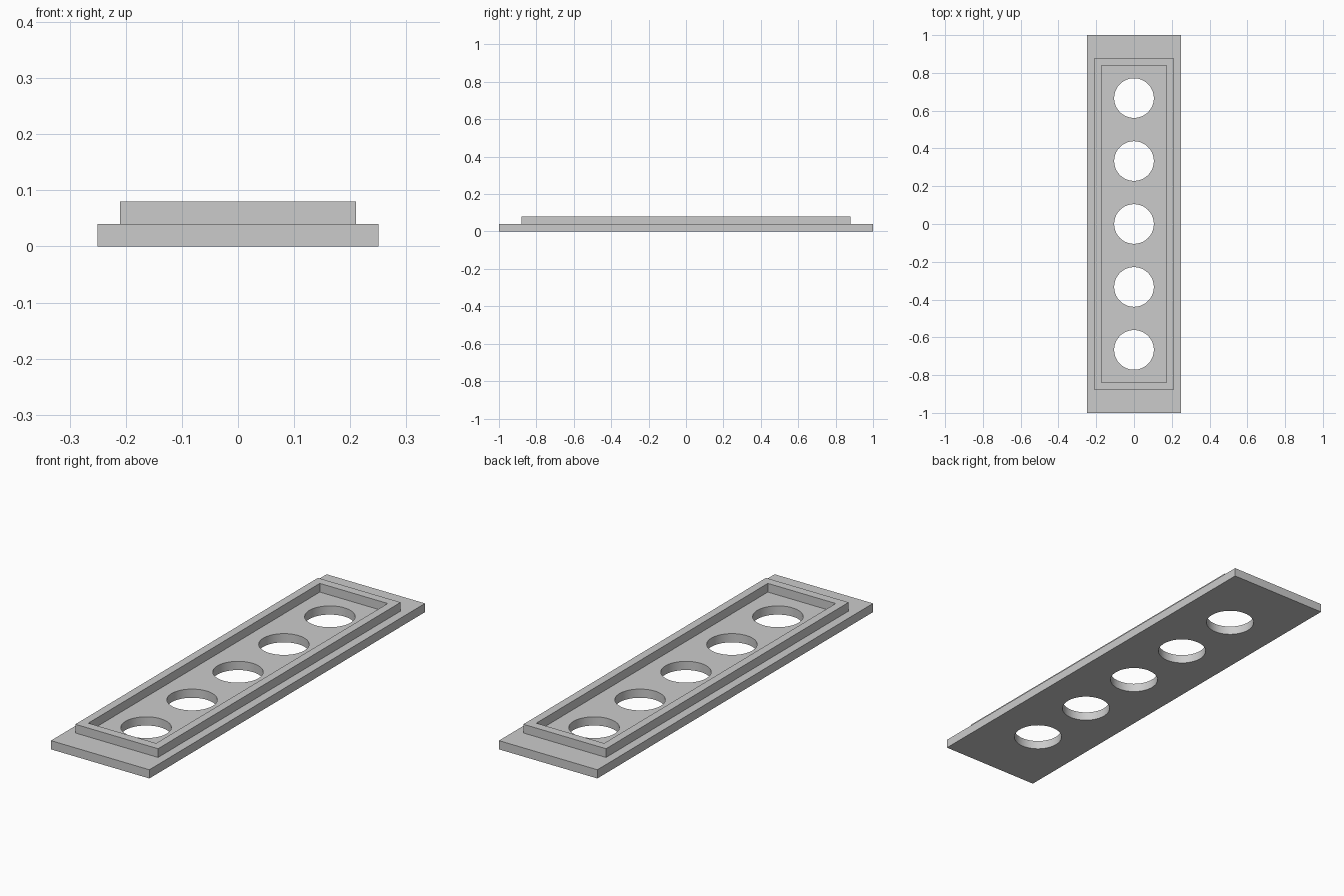
import bpy

cube = bpy.data.objects.get("Cube")
if cube:
    bpy.data.objects.remove(cube, do_unlink=True)

# One plain grey for the whole tray
grey = bpy.data.materials.new("light_grey")
grey.use_nodes = True
colour = (0.6, 0.6, 0.6, 1)
grey.diffuse_color = colour
grey.node_tree.nodes["Principled BSDF"].inputs["Base Color"].default_value = colour


def box(name, width, length, bottom, top):
    bpy.ops.mesh.primitive_cube_add(size=1, location=(0, 0, (bottom + top) / 2))
    obj = bpy.context.object
    obj.name = name
    obj.scale = (width, length, top - bottom)
    bpy.ops.object.transform_apply(location=True, rotation=False, scale=True)
    obj.data.materials.append(grey)
    return obj


def combine(target, tool, operation):
    mod = target.modifiers.new(tool.name, 'BOOLEAN')
    mod.operation = operation
    mod.solver = 'EXACT'
    mod.object = tool
    bpy.context.view_layer.objects.active = target
    bpy.ops.object.modifier_apply(modifier=mod.name)
    bpy.data.objects.remove(tool, do_unlink=True)


# Flat base plate with a raised block, hollowed to leave a rim
PLATE_TOP = 0.04
tray = box("tray", 0.5, 2.0, 0, PLATE_TOP)
combine(tray, box("raised_rim", 0.42, 1.76, 0.02, 0.08), 'UNION')
combine(tray, box("pocket_cutter", 0.345, 1.68, PLATE_TOP, 0.12), 'DIFFERENCE')

# Row of five round holes through the floor
for i in range(-2, 3):
    bpy.ops.mesh.primitive_cylinder_add(vertices=64, radius=0.105, depth=0.4,
                                        location=(0, i / 3, 0))
    cutter = bpy.context.object
    cutter.name = "hole_cutter"
    cutter.data.materials.append(grey)
    combine(tray, cutter, 'DIFFERENCE')

# Smooth hole walls, crisp edges
bpy.ops.object.select_all(action='DESELECT')
tray.select_set(True)
bpy.context.view_layer.objects.active = tray
bpy.ops.object.shade_smooth_by_angle()
